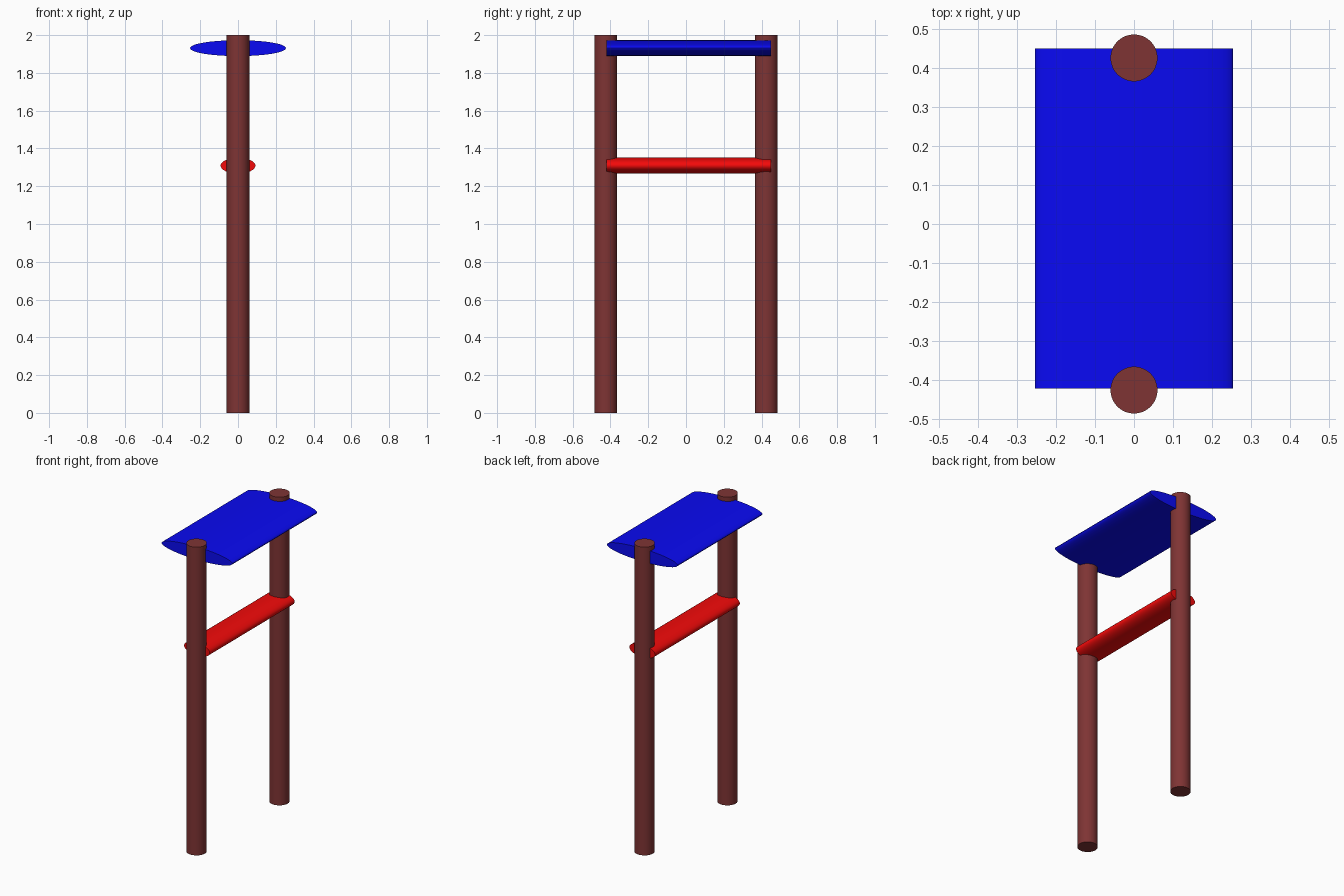
import bpy
import math

if "Cube" in bpy.data.objects:
    bpy.data.objects.remove(bpy.data.objects["Cube"])


def material(name, rgb):
    mat = bpy.data.materials.new(name)
    mat.diffuse_color = (*rgb, 1.0)
    mat.use_nodes = True
    mat.node_tree.nodes["Principled BSDF"].inputs["Base Color"].default_value = mat.diffuse_color
    return mat


def rod(name, length, radii, location, mat, along_y=False):
    """Elliptical cylinder, upright or lying along y."""
    bpy.ops.mesh.primitive_cylinder_add(vertices=48, radius=1, depth=1)
    obj = bpy.context.object
    obj.name = name
    obj.scale = (radii[0], radii[1], length)
    if along_y:
        obj.rotation_euler.x = math.pi / 2
    obj.location = location
    bpy.ops.object.transform_apply(location=False, rotation=True, scale=True)
    bpy.ops.object.shade_smooth_by_angle(angle=math.radians(40))
    obj.data.materials.append(mat)
    return obj


brown = material("brown_wood", (0.21, 0.034, 0.034))
blue = material("blue_paint", (0.003, 0.003, 0.9))
red = material("red_paint", (0.9, 0.003, 0.003))

# Two upright posts
for side, y in (("front", -0.425), ("back", 0.425)):
    rod(f"{side}_post", 2.0, (0.06, 0.06), (0, y, 1.0), brown)

# Wide flat top beam and narrow lower tie beam
rod("top_beam", 0.87, (0.254, 0.042), (0, 0.014, 1.931), blue, along_y=True)
rod("tie_beam", 0.87, (0.092, 0.042), (0, 0.014, 1.309), red, along_y=True)
